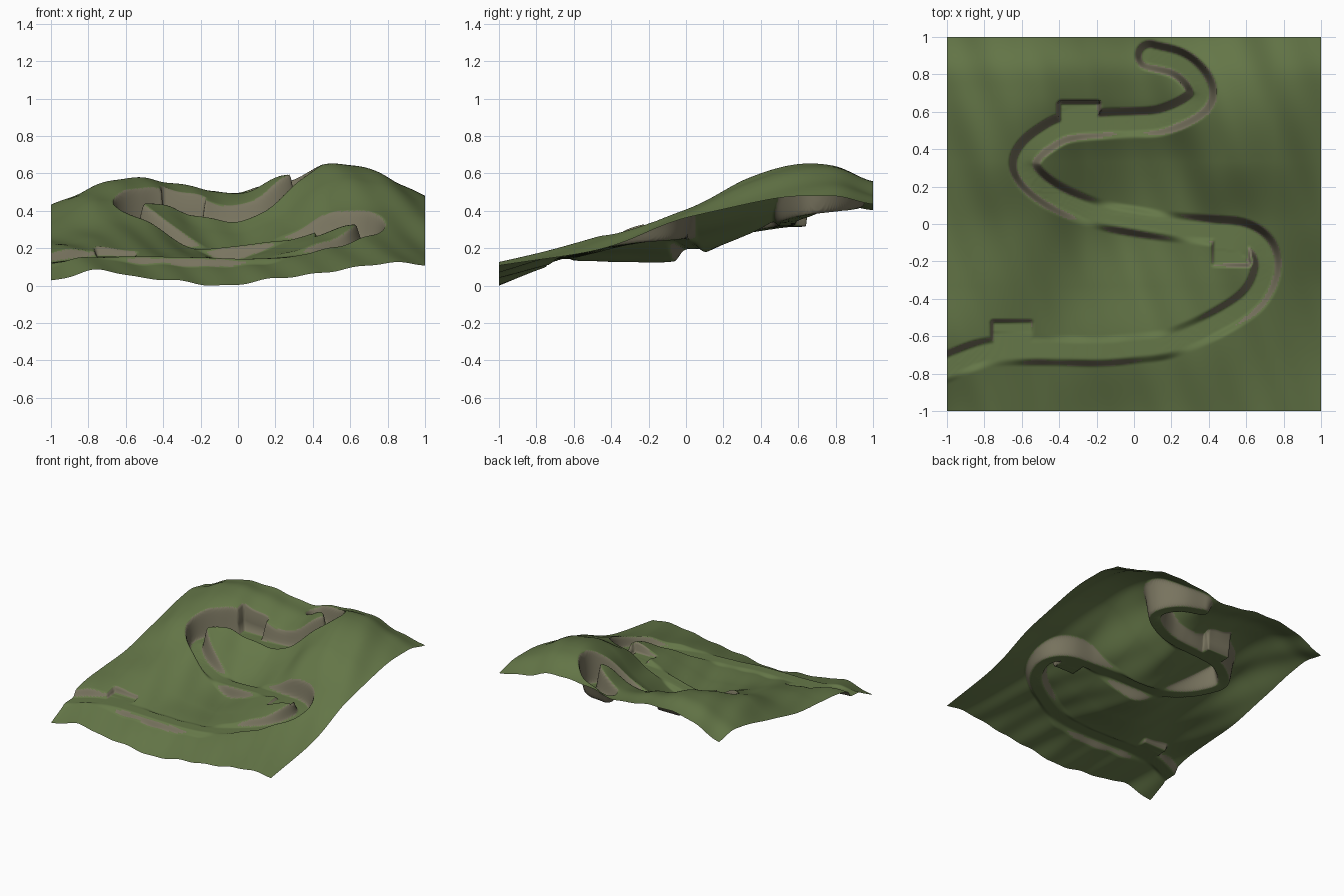
import bpy, math

if "Cube" in bpy.data.objects:
    bpy.data.objects.remove(bpy.data.objects["Cube"])

N = 240                      # grid cells per side
STEP = 2 / N

# Coarse hill heights: rows run front to back, columns left to right
HILL = [
    [.04, .09, .055, .026, .016, .06, .083, .132, .12],
    [.195, .185, .145, .143, .132, .16, .195, .21, .17],
    [.23, .26, .23, .17, .145, .203, .285, .305, .245],
    [.275, .33, .33, .21, .16, .265, .375, .42, .37],
    [.345, .47, .45, .34, .285, .395, .575, .56, .455],
    [.42, .54, .568, .50, .46, .58, .665, .61, .49],
    [.415, .515, .56, .53, .512, .56, .565, .50, .44],
]

# Road centre line: x, y, floor height
ROAD = [
    (-1.04, -.78, .128), (-.8, -.69, .158), (-.55, -.675, .167), (-.2, -.68, .162),
    (0, -.665, .155), (.2, -.635, .16), (.45, -.525, .185), (.63, -.4, .215),
    (.705, -.25, .24), (.685, -.13, .252), (.58, -.055, .26), (.4, -.035, .26),
    (.2, -.015, .248), (0, .015, .223), (-.2, .055, .207), (-.4, .135, .232),
    (-.53, .225, .268), (-.585, .31, .29), (-.56, .385, .305), (-.48, .455, .317),
    (-.36, .515, .325), (-.15, .535, .33), (0, .54, .337), (.15, .555, .355),
    (.3, .62, .378), (.36, .69, .395), (.33, .78, .408), (.235, .86, .418), (.085, .9, .43),
]

# Lay-bys cut beside the road: x0, x1, y0, y1, floor height
LAYBYS = [(-.75, -.555, -.66, -.53, .166), (.43, .61, -.21, -.07, .26), (-.39, -.195, .54, .64, .327)]


def cubic(a, b, c, d, t):
    return b + .5 * t * (c - a + t * (2 * a - 5 * b + 4 * c - d + t * (3 * (b - c) + d - a)))


def spline(vals, u):
    """Cubic interpolation of evenly spaced values, u from 0 to len-1."""
    n = len(vals)
    i = max(0, min(n - 2, int(u)))
    a = vals[i - 1] if i > 0 else 2 * vals[0] - vals[1]
    d = vals[i + 2] if i + 2 < n else 2 * vals[-1] - vals[-2]
    return cubic(a, vals[i], vals[i + 1], d, u - i)


def hill(x, y):
    base = spline([spline(row, (x + 1) * 4) for row in HILL], (y + 1) * 3)
    # slight swelling of the crown between the last two rows
    base += .015 * math.exp(-((y - .83) / .1) ** 2)
    return base + .005 * math.sin(15 * x + 6 * y) + .004 * math.sin(27 * x + 10 * y + 1)


def smooth(lo, hi, v):
    t = max(0, min(1, (v - lo) / (hi - lo)))
    return t * t * (3 - 2 * t)


# Nearest road point for every grid point close to the road
coord = [-1 + i * STEP for i in range(N + 1)]
near = {}
xs, ys, zs = zip(*ROAD)
REACH = 12
for k in range((len(ROAD) - 1) * 24 + 1):
    u = k / 24
    px, py, floor = spline(xs, u), spline(ys, u), spline(zs, u)
    ci, cj = round((px + 1) / STEP), round((py + 1) / STEP)
    for j in range(max(0, cj - REACH), min(N, cj + REACH) + 1):
        for i in range(max(0, ci - REACH), min(N, ci + REACH) + 1):
            d = math.hypot(coord[i] - px, coord[j] - py)
            if d < near.get((i, j), (9, 0))[0]:
                near[i, j] = (d, floor)

# Cut the road and the lay-bys into the hillside (embanked across the valley)
verts, cut = [], set()
for j, y in enumerate(coord):
    for i, x in enumerate(coord):
        z = hill(x, y)
        d, floor = near.get((i, j), (9, 0))
        w = 1 - smooth(.04, .085, d)
        for x0, x1, y0, y1, level in LAYBYS:
            out = math.hypot(max(x0 - x, 0, x - x1), max(y0 - y, 0, y - y1))
            b = 1 - smooth(0, .022, out)
            if b > w:
                floor, w = (level if d > .1 else floor), b
        if w > 0:
            z += (floor - z) * w
            cut.add(len(verts))
        verts.append((x, y, z))

low = min(v[2] for v in verts)
verts = [(x, y, z - low) for x, y, z in verts]
M = N + 1
faces = [(j * M + i, j * M + i + 1, (j + 1) * M + i + 1, (j + 1) * M + i)
         for j in range(N) for i in range(N)]

mesh = bpy.data.meshes.new("hillside")
mesh.from_pydata(verts, [], faces)
mesh.update()

# Green grass, with bare earth on the steep cut banks
for name, colour in (("grass_green", (.13, .185, .065, 1)), ("bank_earth", (.19, .175, .115, 1))):
    mat = bpy.data.materials.new(name)
    mat.diffuse_color = colour
    mat.use_nodes = True
    mat.node_tree.nodes["Principled BSDF"].inputs["Base Color"].default_value = mat.diffuse_color
    mesh.materials.append(mat)
for p in mesh.polygons:
    p.use_smooth = True
    if p.normal.z < .68 and any(v in cut for v in p.vertices):
        p.material_index = 1

terrain = bpy.data.objects.new("hillside_with_road", mesh)
bpy.context.collection.objects.link(terrain)
